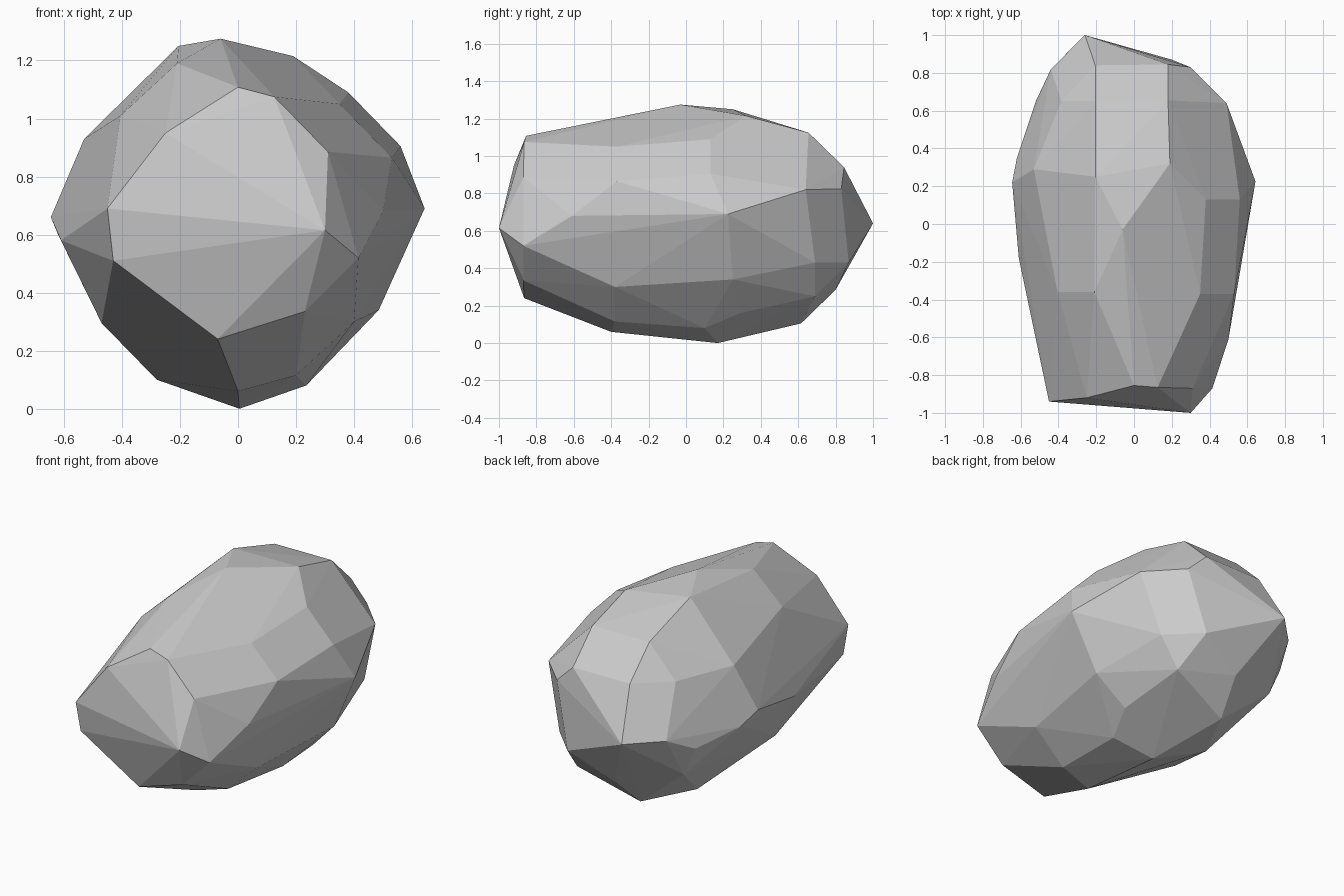
import bpy, bmesh, math

# Corner points of the chipped boulder, grouped by region
front_cap = [
    (0.30, -1.0, 0.615), (0.415, -0.87, 0.52), (0.31, -0.87, 0.885),
    (0.125, -0.865, 1.075), (0.0, -0.855, 1.108), (-0.25, -0.92, 0.95),
    (-0.45, -0.94, 0.69), (-0.43, -0.92, 0.51), (-0.07, -0.865, 0.24),
    (0.23, -0.87, 0.335),
]
crown = [
    (-0.06, -0.03, 1.275), (0.19, 0.32, 1.215), (-0.205, 0.25, 1.25),
    (-0.21, -0.36, 1.19), (-0.405, -0.36, 1.01), (0.35, -0.37, 1.05),
    (0.38, 0.13, 1.09),
]
flanks = [
    (-0.645, 0.22, 0.66), (-0.61, -0.18, 0.58), (-0.53, 0.29, 0.93),
    (-0.62, 0.35, 0.60), (0.643, 0.225, 0.69), (0.56, 0.13, 0.905),
    (0.53, -0.37, 0.865), (0.50, -0.61, 0.68), (0.485, 0.25, 0.34),
]
belly = [
    (0.0, -0.40, 0.06), (0.005, 0.17, 0.0), (0.235, 0.10, 0.08),
    (0.20, -0.38, 0.115), (0.40, -0.38, 0.30), (0.31, 0.29, 0.16),
    (-0.28, 0.29, 0.10), (-0.47, -0.20, 0.295), (-0.12, 0.615, 0.105),
]
back_cap = [
    (-0.26, 1.0, 0.64), (0.18, 0.845, 0.94), (0.30, 0.83, 0.825),
    (0.49, 0.64, 0.82), (0.18, 0.655, 1.125), (-0.205, 0.65, 1.125),
    (-0.205, 0.84, 0.94), (-0.385, 0.65, 0.93), (-0.44, 0.82, 0.64),
    (-0.52, 0.65, 0.55), (-0.44, 0.65, 0.37), (0.20, 0.87, 0.43),
    (0.38, 0.69, 0.43), (0.26, 0.69, 0.25), (-0.07, 0.80, 0.285),
]

# Boulder: convex hull of the corners, nearly flat triangles merged into facets
bm = bmesh.new()
for group in (front_cap, crown, flanks, belly, back_cap):
    for p in group:
        bm.verts.new(p)
bmesh.ops.convex_hull(bm, input=bm.verts[:])
loose = [v for v in bm.verts if not v.link_faces]
bmesh.ops.delete(bm, geom=loose, context='VERTS')
bmesh.ops.dissolve_limit(bm, angle_limit=math.radians(1.5),
                         verts=bm.verts[:], edges=bm.edges[:])
bmesh.ops.recalc_face_normals(bm, faces=bm.faces[:])

mesh = bpy.data.meshes.new("boulder")
bm.to_mesh(mesh)
bm.free()
boulder = bpy.data.objects.new("boulder", mesh)
bpy.context.collection.objects.link(boulder)
